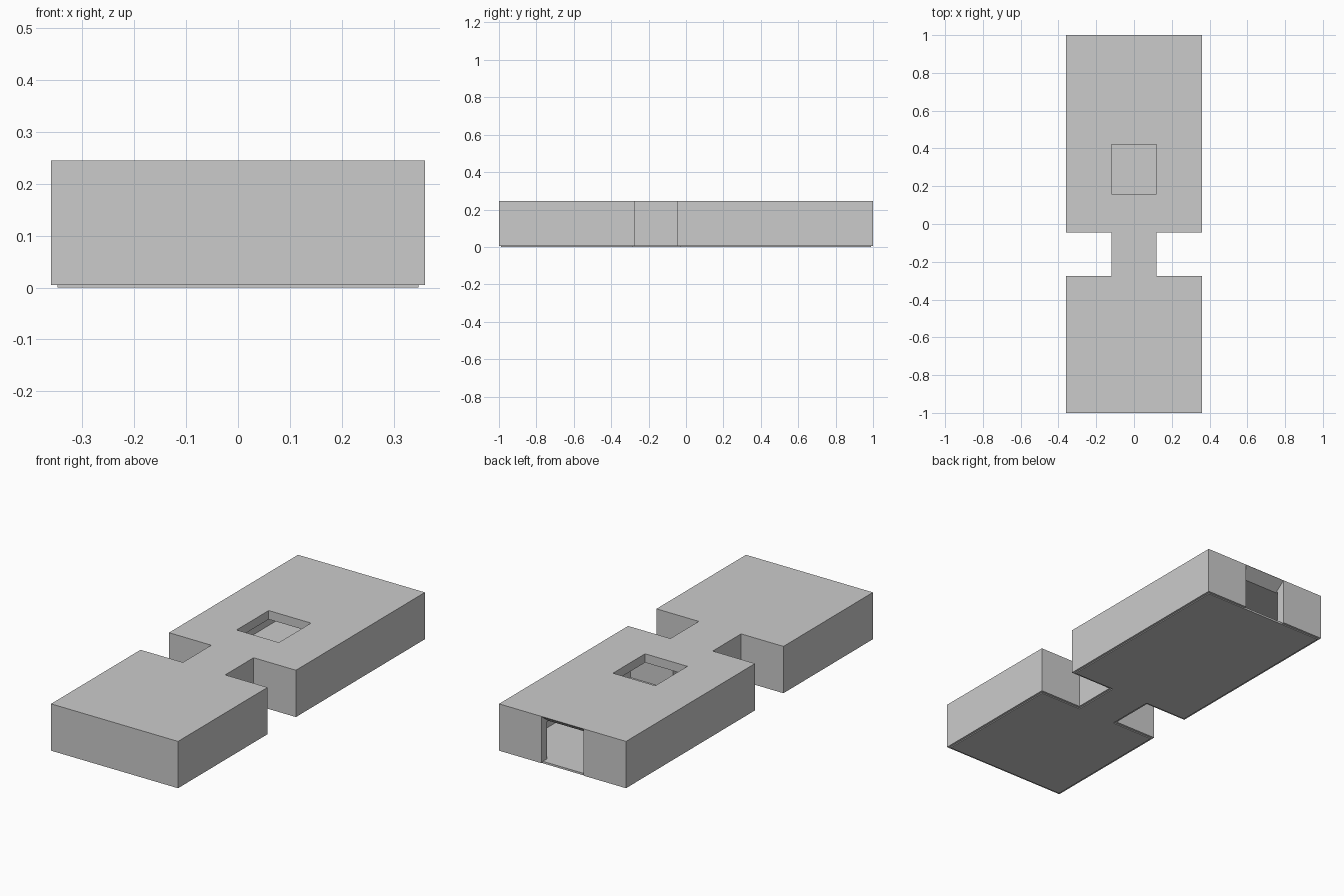
import bpy
import bmesh
from mathutils import Vector

if "Cube" in bpy.data.objects:
    bpy.data.objects.remove(bpy.data.objects["Cube"])


def prism(name, profile, offset):
    """Extrude a closed polygon by an offset vector into a solid."""
    bm = bmesh.new()
    face = bm.faces.new([bm.verts.new(p) for p in profile])
    ext = bmesh.ops.extrude_face_region(bm, geom=[face])
    moved = [g for g in ext["geom"] if isinstance(g, bmesh.types.BMVert)]
    bmesh.ops.translate(bm, verts=moved, vec=Vector(offset))
    bmesh.ops.recalc_face_normals(bm, faces=bm.faces)
    mesh = bpy.data.meshes.new(name)
    bm.to_mesh(mesh)
    bm.free()
    obj = bpy.data.objects.new(name, mesh)
    bpy.context.collection.objects.link(obj)
    return obj


def plan(inset, z):
    """Two rooms joined by a narrow neck, inset evenly from the outside."""
    w, n = 0.36 - inset, 0.12 - inset
    half = [(w, -1 + inset), (w, -0.275 - inset), (n, -0.275 - inset),
            (n, -0.045 + inset), (w, -0.045 + inset), (w, 1 - inset)]
    return [(x, y, z) for x, y in half] + [(-x, y, z) for x, y in reversed(half)]


def cut(target, cutter):
    mod = target.modifiers.new(cutter.name, 'BOOLEAN')
    mod.operation = 'DIFFERENCE'
    mod.solver = 'EXACT'
    mod.object = cutter
    cutter.hide_render = True
    cutter.hide_set(True)


# Walls and roof, hollowed from below
shell = prism("walls_and_roof", plan(0, 0.005), (0, 0, 0.24))
cut(shell, prism("room_cutter", plan(0.045, -0.1), (0, 0, 0.3)))

# Square roof opening
hole = [(-0.12, 0.16, 0.1), (0.12, 0.16, 0.1), (0.12, 0.42, 0.1), (-0.12, 0.42, 0.1)]
cut(shell, prism("roof_opening_cutter", hole, (0, 0, 0.3)))

# Back doorway with a sloping head
door = [(-0.12, 0.9, -0.1), (-0.12, 1.02, -0.1), (-0.12, 1.02, 0.2585),
        (-0.12, 0.94, 0.199), (-0.12, 0.9, 0.199)]
cut(shell, prism("doorway_cutter", door, (0.24, 0, 0)))

# Thin floor, slightly inset under the walls
prism("floor", plan(0.012, 0), (0, 0, 0.01))
